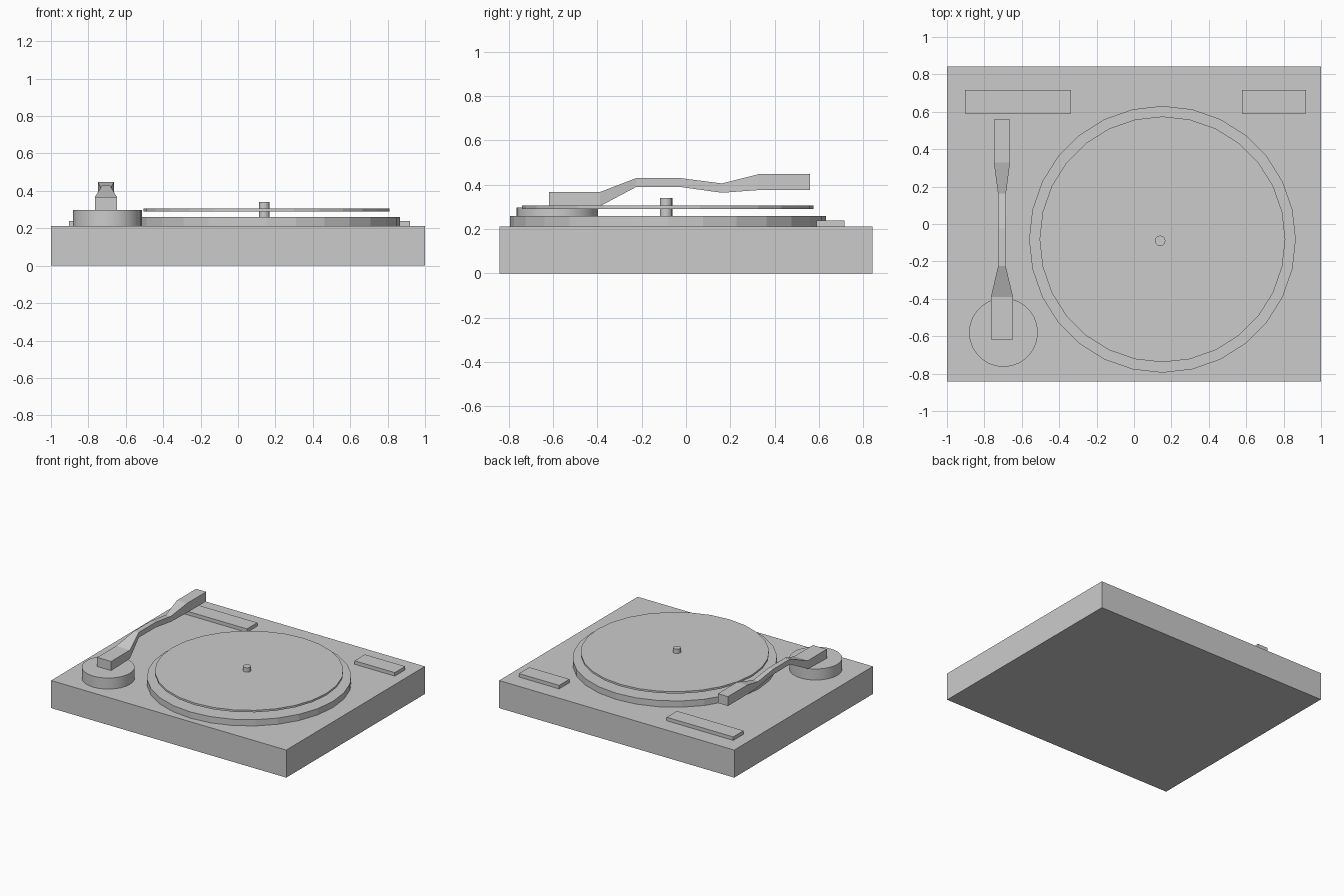
import bpy, bmesh

if "Cube" in bpy.data.objects:
    bpy.data.objects.remove(bpy.data.objects["Cube"])

def finish(name, bm):
    bmesh.ops.recalc_face_normals(bm, faces=bm.faces)
    mesh = bpy.data.meshes.new(name)
    bm.to_mesh(mesh)
    bm.free()
    obj = bpy.data.objects.new(name, mesh)
    bpy.context.collection.objects.link(obj)
    return obj

def box(name, x0, x1, y0, y1, z0, z1):
    bm = bmesh.new()
    bmesh.ops.create_cube(bm, size=1)
    for v in bm.verts:
        v.co.x = x1 if v.co.x > 0 else x0
        v.co.y = y1 if v.co.y > 0 else y0
        v.co.z = z1 if v.co.z > 0 else z0
    return finish(name, bm)

def disc(name, x, y, radius, z0, z1, sides):
    bm = bmesh.new()
    bmesh.ops.create_cone(bm, cap_ends=True, segments=sides,
                          radius1=radius, radius2=radius, depth=z1 - z0)
    bmesh.ops.translate(bm, verts=bm.verts, vec=(x, y, (z0 + z1) / 2))
    return finish(name, bm)

def loft_arm(name, x, stations):
    # rectangular cross-sections (y, half width, bottom, top) joined into a solid
    bm = bmesh.new()
    rings = [[bm.verts.new(c) for c in ((x - w, y, b), (x + w, y, b),
                                        (x + w, y, t), (x - w, y, t))]
             for y, w, b, t in stations]
    for a, b in zip(rings, rings[1:]):
        for i in range(4):
            j = (i + 1) % 4
            bm.faces.new((a[i], a[j], b[j], b[i]))
    bm.faces.new(rings[0])
    bm.faces.new(rings[-1])
    return finish(name, bm)

# Plinth and the two rear control pads
box("plinth", -1, 1, -0.842, 0.842, 0, 0.212)
for name, x0, x1 in (("left_pad", -0.903, -0.337), ("right_pad", 0.578, 0.92)):
    box(name, x0, x1, 0.59, 0.716, 0.205, 0.239)

# Platter, raised record and spindle
disc("platter", 0.152, -0.082, 0.713, 0.205, 0.26, 28)
disc("record", 0.152, -0.082, 0.657, 0.291, 0.306, 28)
disc("spindle", 0.14, -0.09, 0.028, 0.255, 0.34, 16)

# Tonearm pivot, shaded smooth around its side
pivot = disc("arm_pivot", -0.698, -0.58, 0.184, 0.205, 0.297, 28)
bpy.context.view_layer.objects.active = pivot
pivot.select_set(True)
bpy.ops.object.shade_smooth_by_angle()

# Tonearm: wide counterweight, thin bent tube, flat head
loft_arm("tonearm", -0.706, [
    (-0.618, 0.059, 0.297, 0.367),
    (-0.389, 0.059, 0.303, 0.367),
    (-0.225, 0.020, 0.390, 0.430),
    (-0.025, 0.020, 0.390, 0.430),
    (0.162, 0.021, 0.364, 0.406),
    (0.328, 0.043, 0.376, 0.448),
    (0.560, 0.043, 0.376, 0.448),
])
